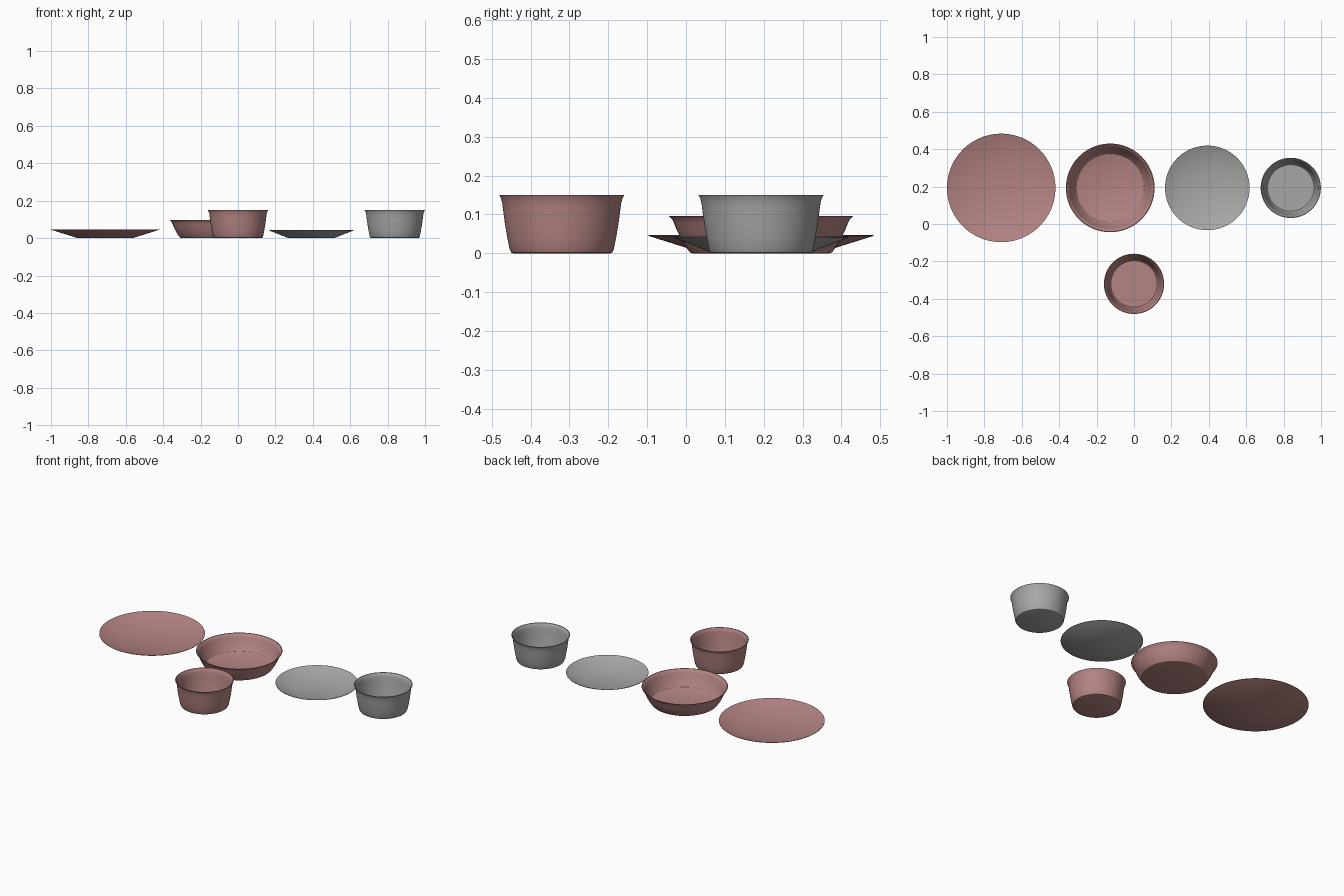
import bpy, math

if "Cube" in bpy.data.objects:
    bpy.data.objects.remove(bpy.data.objects["Cube"])

SEGMENTS = 96


def material(name, rgb):
    m = bpy.data.materials.new(name)
    m.diffuse_color = (*rgb, 1.0)
    m.use_nodes = True
    m.node_tree.nodes["Principled BSDF"].inputs["Base Color"].default_value = m.diffuse_color
    return m


pink = material("dusty pink", (0.456, 0.233, 0.227))
grey = material("warm grey", (0.39, 0.39, 0.38))


def lathe(name, profile, x, y, mat):
    """Spin an (r, z) profile that starts and ends on the axis."""
    verts, rings, faces = [], [], []
    for r, z in profile:
        n = 1 if r == 0 else SEGMENTS
        rings.append([len(verts) + i for i in range(n)])
        for i in range(n):
            a = 2 * math.pi * i / SEGMENTS
            verts.append((r * math.cos(a), r * math.sin(a), z))
    for a, b in zip(rings, rings[1:]):
        for i in range(SEGMENTS):
            j = (i + 1) % SEGMENTS
            if len(a) == 1:
                faces.append((a[0], b[j], b[i]))
            elif len(b) == 1:
                faces.append((a[i], a[j], b[0]))
            else:
                faces.append((a[i], a[j], b[j], b[i]))
    mesh = bpy.data.meshes.new(name)
    mesh.from_pydata(verts, [], faces)
    mesh.materials.append(mat)
    ob = bpy.data.objects.new(name, mesh)
    ob.location = (x, y, 0)
    bpy.context.collection.objects.link(ob)
    bpy.context.view_layer.objects.active = ob
    ob.select_set(True)
    bpy.ops.object.shade_smooth_by_angle(angle=math.radians(30))
    ob.select_set(False)


def plate(name, rim, base, height, x, y, mat):
    # shallow cone with a flat floor and a thin edge
    floor = 0.006
    inner = base + (rim - base) * floor / height
    lathe(name, [(0, 0), (base, 0), (rim, height - 0.002), (rim, height),
                 (inner, floor), (0, floor)], x, y, mat)


def bowl(name, outer, x, y, mat, t=0.006):
    # outer wall from foot to lip, then the same wall offset inwards
    inner = [(r - t, max(z, t)) for r, z in outer[1:-1]]
    lip = (outer[-1][0] - 0.004, outer[-1][1])
    lathe(name, [(0, 0)] + outer + [lip] + inner[::-1] + [(0, t)], x, y, mat)


deep = [(0.125, 0), (0.130, 0.002), (0.134, 0.010), (0.140, 0.040),
        (0.146, 0.075), (0.150, 0.105), (0.153, 0.128), (0.156, 0.140), (0.161, 0.150)]
wide = [(0.176, 0), (0.182, 0.002), (0.188, 0.009), (0.203, 0.032),
        (0.216, 0.058), (0.224, 0.078), (0.229, 0.088), (0.237, 0.096)]

plate("large_plate", 0.29, 0.147, 0.047, -0.71, 0.193, pink)
bowl("wide_bowl", wide, -0.127, 0.193, pink)
plate("small_plate", 0.226, 0.122, 0.043, 0.392, 0.193, grey)
bowl("deep_bowl_grey", deep, 0.838, 0.193, grey)
bowl("deep_bowl_pink", deep, 0.0, -0.32, pink)
